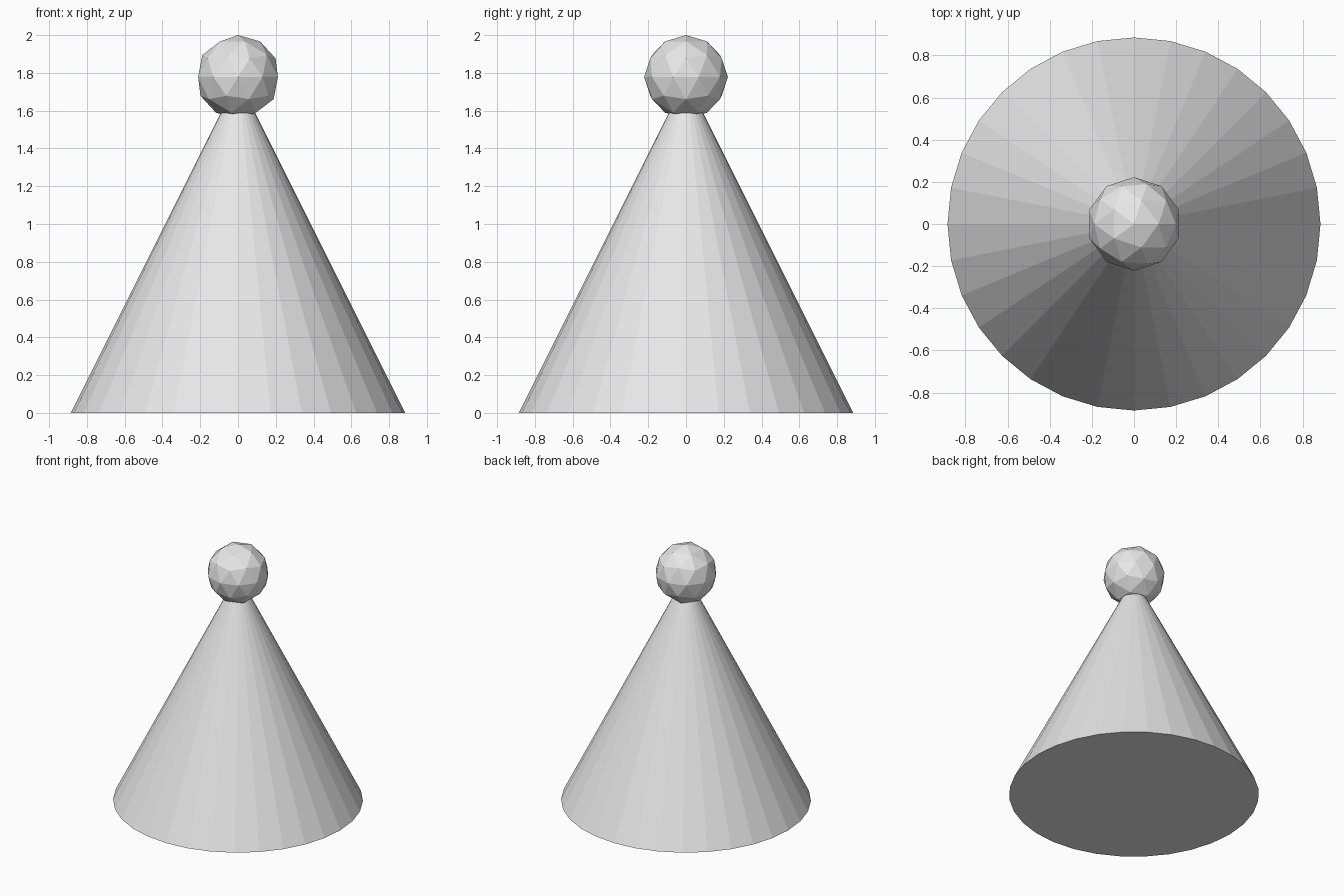
import bpy

cube = bpy.data.objects.get("Cube")
if cube:
    bpy.data.objects.remove(cube, do_unlink=True)

# Single plain grey for both parts
grey = bpy.data.materials.new("light_grey")
grey.use_nodes = True
colour = (0.8, 0.8, 0.8, 1)
grey.diffuse_color = colour
grey.node_tree.nodes["Principled BSDF"].inputs["Base Color"].default_value = colour

CONE_RADIUS = 0.885
CONE_HEIGHT = 2 * CONE_RADIUS
BALL_RADIUS = 0.222


def finish(name):
    obj = bpy.context.object
    obj.name = obj.data.name = name
    obj.data.materials.append(grey)
    bpy.ops.object.shade_flat()


# Faceted cone body with closed base
bpy.ops.mesh.primitive_cone_add(vertices=32, radius1=CONE_RADIUS, radius2=0,
                                depth=CONE_HEIGHT, location=(0, 0, CONE_HEIGHT / 2))
finish("cone_body")

# Low-poly ball sitting over the tip
bpy.ops.mesh.primitive_ico_sphere_add(subdivisions=2, radius=BALL_RADIUS,
                                      location=(0, 0, 2 - BALL_RADIUS))
finish("top_ball")
